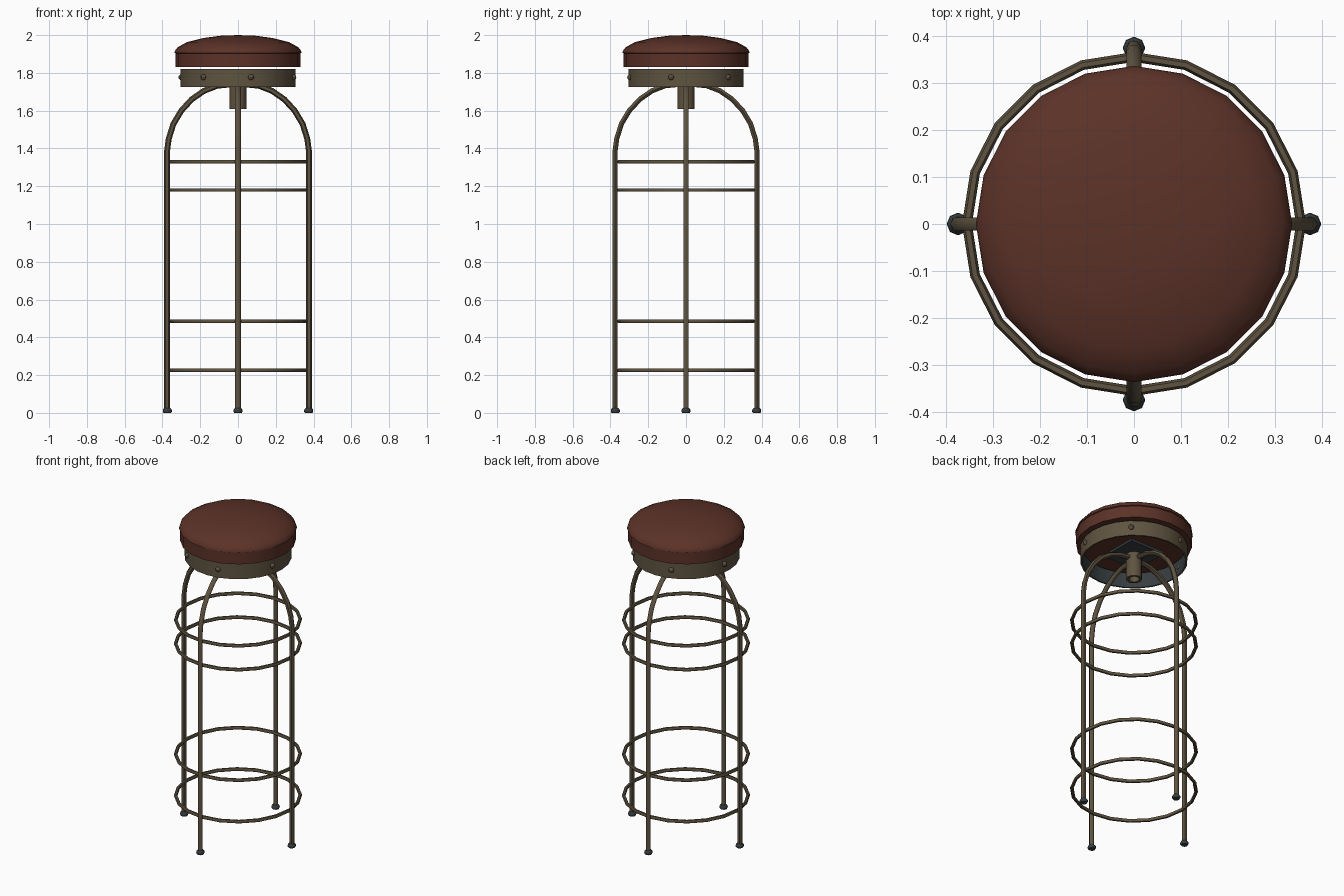
import bpy, bmesh
from math import sin, cos, tau, radians
from mathutils import Vector, Matrix

cube = bpy.data.objects.get("Cube")
if cube:
    bpy.data.objects.remove(cube, do_unlink=True)


def material(name, rgb, metallic=0.0):
    mat = bpy.data.materials.new(name)
    mat.use_nodes = True
    mat.diffuse_color = (*rgb, 1)
    shader = next(n for n in mat.node_tree.nodes if n.type == "BSDF_PRINCIPLED")
    shader.inputs["Base Color"].default_value = (*rgb, 1)
    shader.inputs["Roughness"].default_value = 0.7
    return mat


LEATHER = material("red_brown_leather", (0.105, 0.032, 0.021))
METAL = material("aged_brass", (0.115, 0.088, 0.052))
DARK = material("dark_steel", (0.038, 0.048, 0.052))


def add_object(name, mesh, mats, angle=40):
    obj = bpy.data.objects.new(name, mesh)
    bpy.context.collection.objects.link(obj)
    mesh.materials.clear()
    for m in mats:
        mesh.materials.append(m)
    bpy.ops.object.select_all(action="DESELECT")
    obj.select_set(True)
    bpy.context.view_layer.objects.active = obj
    bpy.ops.object.shade_smooth_by_angle(angle=radians(angle))
    return obj


def lathe(name, profile, mats, segments=16, closed=False, centre=(0, 0)):
    """Spin an (r, z) profile about a vertical axis."""
    bm = bmesh.new()
    verts = [bm.verts.new((r, 0, z)) for r, z in profile]
    edges = [bm.edges.new(pair) for pair in zip(verts, verts[1:])]
    if closed:
        edges.append(bm.edges.new((verts[-1], verts[0])))
    bmesh.ops.spin(bm, geom=verts + edges, axis=(0, 0, 1), cent=(0, 0, 0),
                   angle=tau, steps=segments, use_duplicate=False)
    bmesh.ops.remove_doubles(bm, verts=bm.verts, dist=1e-4)
    bmesh.ops.recalc_face_normals(bm, faces=bm.faces)
    bmesh.ops.translate(bm, verts=bm.verts, vec=(*centre, 0))
    mesh = bpy.data.meshes.new(name)
    bm.to_mesh(mesh)
    bm.free()
    return add_object(name, mesh, mats)


def tube(name, points, radius, cyclic=False):
    """Sweep a round rod along a path."""
    curve = bpy.data.curves.new(name + "_path", "CURVE")
    curve.dimensions = "3D"
    curve.bevel_depth = radius
    curve.bevel_resolution = 1
    curve.use_fill_caps = not cyclic
    spline = curve.splines.new("POLY")
    spline.points.add(len(points) - 1)
    for p, co in zip(spline.points, points):
        p.co = (*co, 1)
    spline.use_cyclic_u = cyclic
    helper = bpy.data.objects.new(name + "_path", curve)
    mesh = bpy.data.meshes.new_from_object(helper)
    bpy.data.objects.remove(helper)
    return add_object(name, mesh, [METAL], 60)


# Cushion: straight side, overhanging seam, shallow dome
lathe("seat_cushion",
      [(0, 1.83), (0.33, 1.83), (0.33, 1.903), (0.336, 1.906), (0.334, 1.917),
       (0.318, 1.937), (0.27, 1.963), (0.18, 1.985), (0.09, 1.997), (0, 2.0)],
      [LEATHER], 20)

# Metal band under the cushion, with a dark inner wall
band = lathe("seat_band", [(0.305, 1.725), (0.305, 1.82), (0.295, 1.82), (0.295, 1.725)],
             [METAL, DARK], 24, closed=True)
for face in band.data.polygons:
    if face.normal.dot(Vector((face.center.x, face.center.y, 0))) < -0.1:
        face.material_index = 1

# Domed rivets around the band
for i in range(6):
    a = radians(-77 + 62 * i)
    bm = bmesh.new()
    bmesh.ops.create_uvsphere(bm, u_segments=8, v_segments=6, radius=0.016)
    bmesh.ops.translate(bm, verts=bm.verts, vec=(0.303 * cos(a), 0.303 * sin(a), 1.777))
    mesh = bpy.data.meshes.new("rivet")
    bm.to_mesh(mesh)
    bm.free()
    add_object(f"rivet_{i + 1}", mesh, [METAL])

# Mounting plate and hollow hub where the legs meet
bm = bmesh.new()
bmesh.ops.create_cube(bm, size=1, matrix=Matrix.Translation((0, 0, 1.775))
                      @ Matrix.Diagonal((0.24, 0.24, 0.015, 1)))
mesh = bpy.data.meshes.new("mounting_plate")
bm.to_mesh(mesh)
bm.free()
add_object("mounting_plate", mesh, [DARK])
lathe("hub", [(0.046, 1.61), (0.046, 1.768), (0.03, 1.768), (0.03, 1.61)],
      [METAL], 12, closed=True)

# Four bent legs with dark feet
LEG = [(0.375, 0.015), (0.375, 1.39), (0.367, 1.45), (0.342, 1.53), (0.3, 1.6),
       (0.245, 1.66), (0.18, 1.705), (0.11, 1.732), (0.03, 1.74)]
for i, side in enumerate(("left", "back", "right", "front")):
    turn = Matrix.Rotation(tau * i / 4, 3, "Z")
    tube(f"{side}_leg", [turn @ Vector((r, 0, z)) for r, z in LEG], 0.0155)
    foot = turn @ Vector((0.374, 0, 0))
    lathe(f"{side}_foot", [(0, 0), (0.02, 0), (0.024, 0.007), (0.023, 0.018),
                           (0.016, 0.026), (0, 0.026)],
          [DARK], 8, centre=(foot.x, foot.y))

# Footrest and brace rings
for i, z in enumerate((0.225, 0.485, 1.18, 1.33)):
    points = [(0.355 * cos(tau * k / 20), 0.355 * sin(tau * k / 20), z) for k in range(20)]
    tube(f"ring_{i + 1}", points, 0.0105, cyclic=True)
